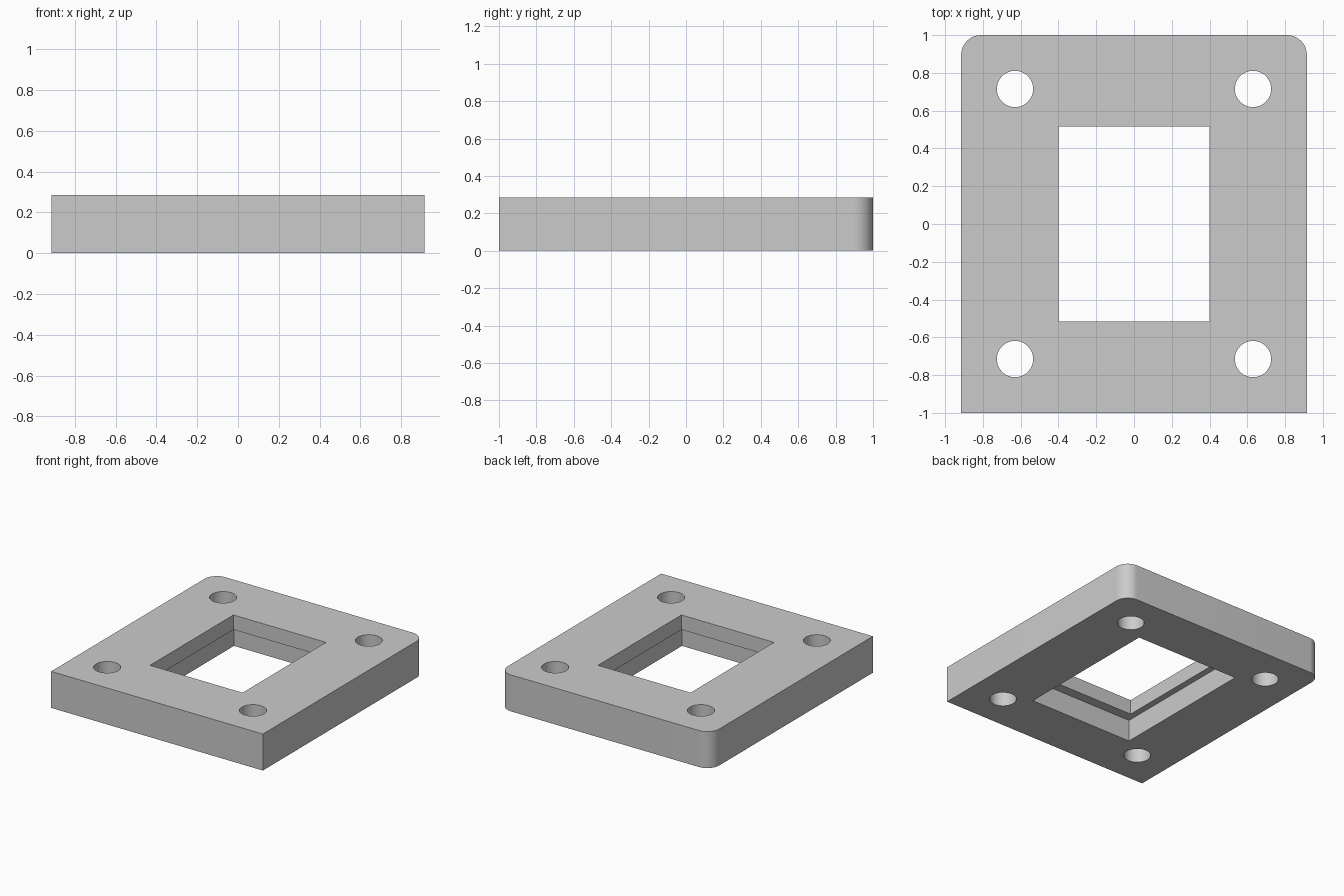
import bpy
import bmesh
from mathutils import Matrix

if "Cube" in bpy.data.objects:
    bpy.data.objects.remove(bpy.data.objects["Cube"], do_unlink=True)

HALF_X, HALF_Y, HEIGHT = 0.915, 1.0, 0.285
CORNER_RADIUS = 0.105
HOLE_X, HOLE_Y, HOLE_RADIUS = 0.63, 0.715, 0.096
LEDGE_Z = 0.17

grey = bpy.data.materials.new("plain grey")
grey.use_nodes = True
colour = (0.6, 0.6, 0.6, 1)
grey.diffuse_color = colour
grey.node_tree.nodes["Principled BSDF"].inputs["Base Color"].default_value = colour


def add_object(name, bm):
    mesh = bpy.data.meshes.new(name)
    bm.to_mesh(mesh)
    bm.free()
    mesh.materials.append(grey)
    obj = bpy.data.objects.new(name, mesh)
    bpy.context.collection.objects.link(obj)
    return obj


def box(half_x, half_y, z0, z1):
    bm = bmesh.new()
    place = Matrix.Translation((0, 0, (z0 + z1) / 2))
    scale = Matrix.Diagonal((2 * half_x, 2 * half_y, z1 - z0, 1))
    bmesh.ops.create_cube(bm, size=1, matrix=place @ scale)
    return bm


# Plate with its two rear corners rounded
bm = box(HALF_X, HALF_Y, 0, HEIGHT)
rear = [e for e in bm.edges if all(v.co.y > 0 for v in e.verts)
        and abs(e.verts[0].co.z - e.verts[1].co.z) > 0.1]
bmesh.ops.bevel(bm, geom=rear, offset=CORNER_RADIUS, segments=16,
                profile=0.5, affect='EDGES')
plate = add_object("mounting_plate", bm)

# Window, with a wider recess from below that leaves a ledge
cutters = [
    add_object("window_cutter", box(0.4, 0.515, -0.1, HEIGHT + 0.1)),
    add_object("recess_cutter", box(0.45, 0.593, -0.1, LEDGE_Z)),
]

# Four bolt holes
for sx in (-1, 1):
    for sy in (-1, 1):
        bm = bmesh.new()
        bmesh.ops.create_cone(
            bm, cap_ends=True, segments=64, radius1=HOLE_RADIUS,
            radius2=HOLE_RADIUS, depth=1,
            matrix=Matrix.Translation((sx * HOLE_X, sy * HOLE_Y, HEIGHT / 2)))
        cutters.append(add_object("bolt_hole_cutter", bm))

# Cut the openings and tidy up
bpy.ops.object.select_all(action='DESELECT')
bpy.context.view_layer.objects.active = plate
plate.select_set(True)
for cutter in cutters:
    cutter.hide_render = True
    mod = plate.modifiers.new("cut", 'BOOLEAN')
    mod.operation = 'DIFFERENCE'
    mod.solver = 'EXACT'
    mod.object = cutter
    bpy.ops.object.modifier_apply(modifier=mod.name)
    bpy.data.objects.remove(cutter, do_unlink=True)

bpy.ops.object.shade_smooth_by_angle()
